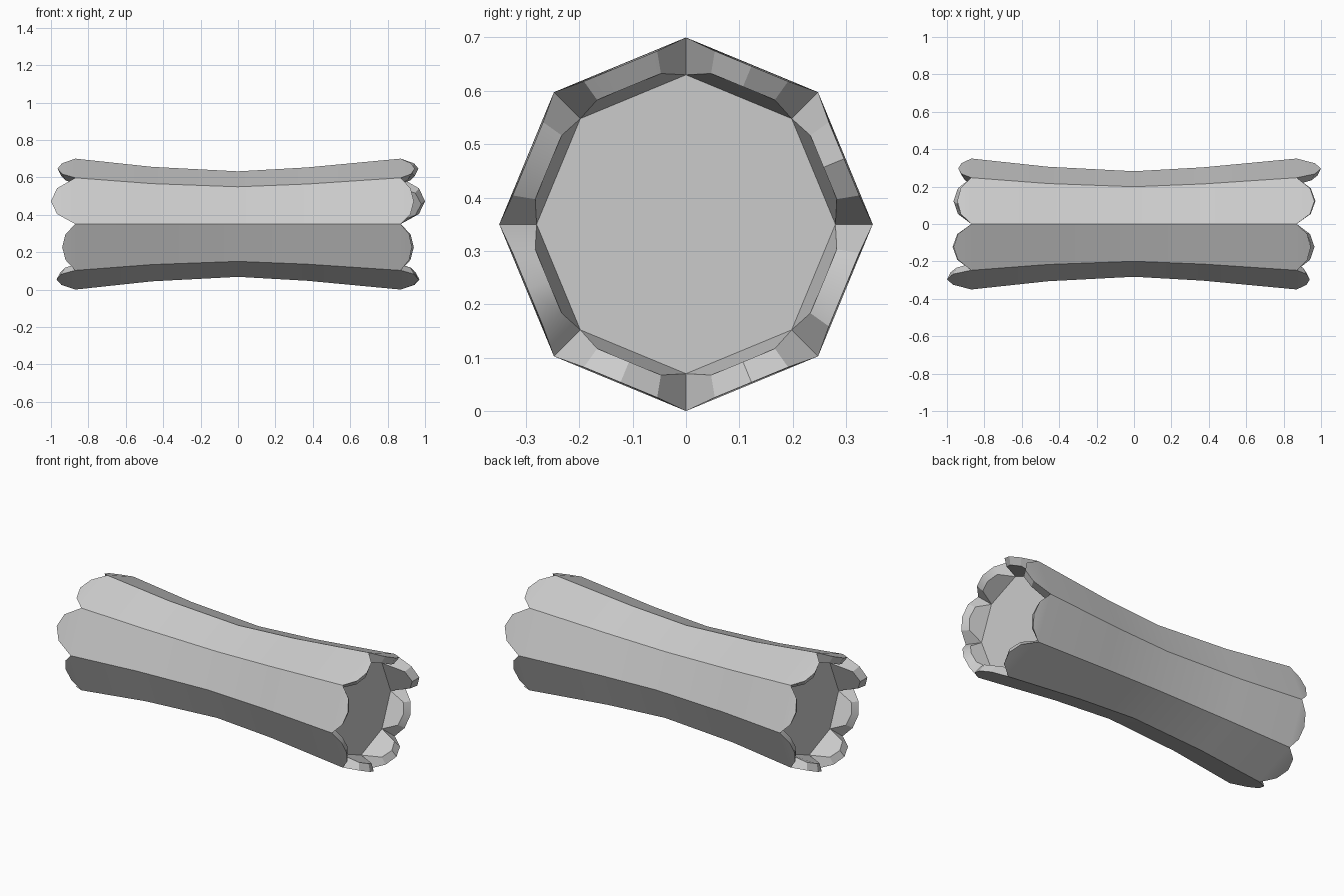
import bpy, bmesh
from math import sin, cos, pi
from mathutils import Vector

if "Cube" in bpy.data.objects:
    bpy.data.objects.remove(bpy.data.objects["Cube"])

N = 8
AXIS_Z = 0.35
RINGS = [(-0.87, 0.35), (-0.46, 0.306), (0.0, 0.282), (0.37, 0.303), (0.87, 0.35)]
# Reach of the splintered tongue on each side, for the right end; the left end is its half turn
REACH = [1.0, 0.965, 0.945, 0.94, 0.93, 0.965, 0.97, 0.94]

bm = bmesh.new()


def corner(x, r, i):
    a = 2 * pi * (i % N) / N
    return Vector((x, r * cos(a), AXIS_Z + r * sin(a)))


# Waisted octagonal trunk
rings = [[bm.verts.new(corner(x, r, i)) for i in range(N)] for x, r in RINGS]
for a, b in zip(rings, rings[1:]):
    for i in range(N):
        j = (i + 1) % N
        bm.faces.new((a[i], b[i], b[j], a[j]))


# Recessed end with a pointed tongue of bark on every side
def log_end(sign, outer):
    cap = [bm.verts.new(corner(sign * 0.82, 0.28, i)) for i in range(N)]
    bm.faces.new(cap)
    for i in range(N):
        j = (i + 1) % N
        reach = REACH[i] if sign > 0 else REACH[(3 - i) % N]
        shoulder = 0.87 + 0.75 * (reach - 0.87)
        out_row, in_row = [outer[i]], [cap[i]]
        for t, x in ((0.22, shoulder), (0.5, reach), (0.78, shoulder)):
            x_out, x_in = sign * x, sign * (x - 0.02)
            out_row.append(bm.verts.new(
                corner(x_out, 0.347, i).lerp(corner(x_out, 0.347, j), t)))
            in_row.append(bm.verts.new(
                corner(x_in, 0.302, i).lerp(corner(x_in, 0.302, j), t)))
        out_row.append(outer[j])
        in_row.append(cap[j])
        bm.faces.new(out_row)
        bm.faces.new(in_row)
        for k in range(4):
            bm.faces.new((out_row[k], out_row[k + 1], in_row[k + 1], in_row[k]))


log_end(-1, rings[0])
log_end(1, rings[-1])
bmesh.ops.recalc_face_normals(bm, faces=bm.faces)

mesh = bpy.data.meshes.new("log")
bm.to_mesh(mesh)
bm.free()
log = bpy.data.objects.new("log", mesh)
bpy.context.collection.objects.link(log)
bpy.context.view_layer.objects.active = log
log.select_set(True)
bpy.ops.object.shade_smooth_by_angle(angle=pi / 6)
